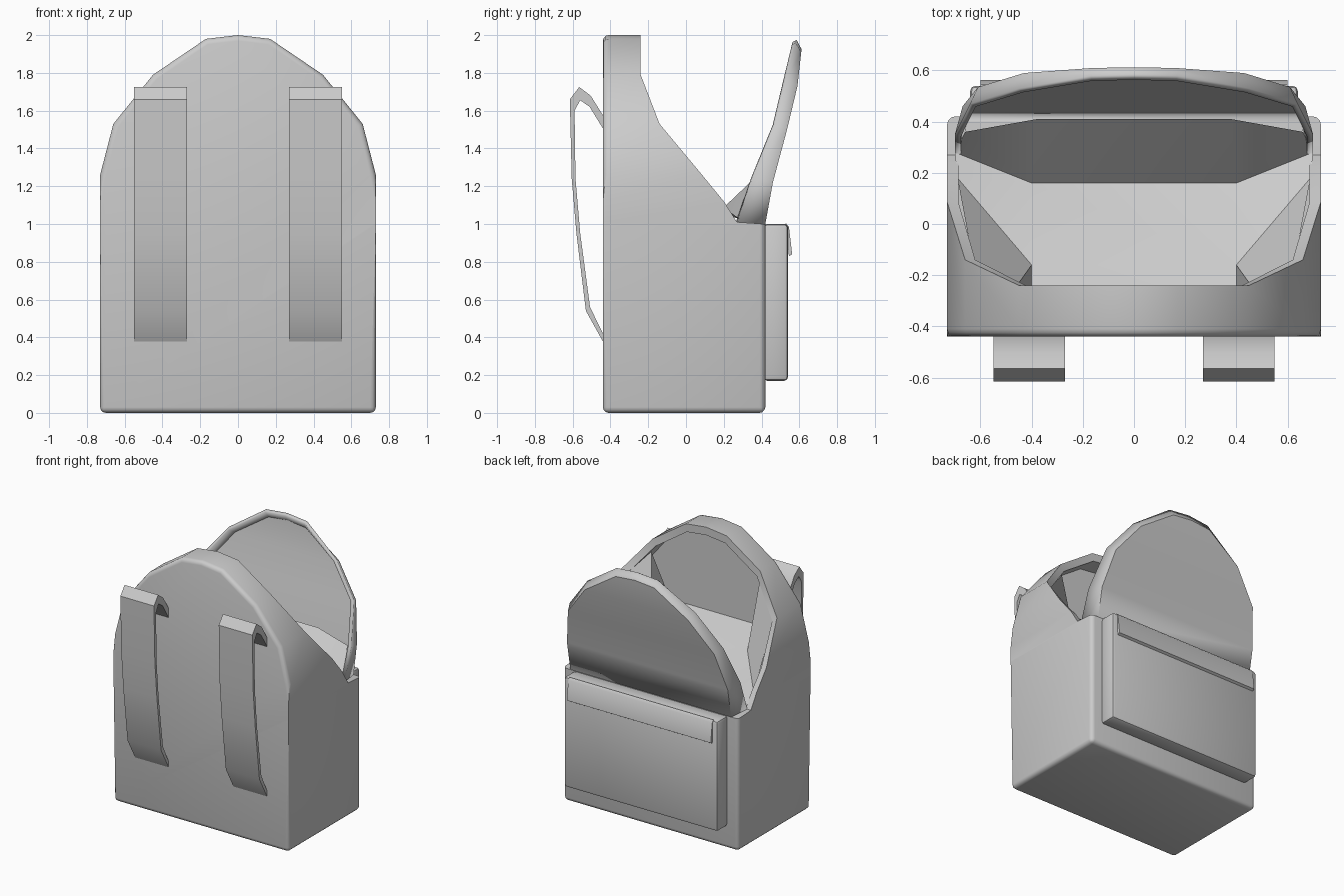
import bpy, bmesh

if "Cube" in bpy.data.objects:
    bpy.data.objects.remove(bpy.data.objects["Cube"])


def finish(name, bm, angle=0.6):
    bmesh.ops.recalc_face_normals(bm, faces=bm.faces)
    me = bpy.data.meshes.new(name)
    bm.to_mesh(me)
    bm.free()
    ob = bpy.data.objects.new(name, me)
    bpy.context.collection.objects.link(ob)
    bpy.ops.object.select_all(action='DESELECT')
    ob.select_set(True)
    bpy.context.view_layer.objects.active = ob
    bpy.ops.object.shade_smooth_by_angle(angle=angle)
    return ob


def arch(half):
    # Half outline ending on the centre line -> full outline
    return half + [(-x, y, z) for x, y, z in reversed(half[:-1])]


def verts(bm, pts):
    return [bm.verts.new(p) for p in pts]


def bridge(bm, a, b):
    for i in range(len(a) - 1):
        bm.faces.new((a[i], a[i + 1], b[i + 1], b[i]))


def prism(name, profile, x0, x1, bevel=0):
    # Extrude a (y, z) profile along x
    bm = bmesh.new()
    a = verts(bm, [(x0, y, z) for y, z in profile])
    b = verts(bm, [(x1, y, z) for y, z in profile])
    bridge(bm, a + a[:1], b + b[:1])
    bm.faces.new(a)
    bm.faces.new(b)
    if bevel:
        bmesh.ops.bevel(bm, geom=bm.edges[:], offset=bevel, segments=2,
                        profile=0.5, affect='EDGES')
    return finish(name, bm)


# Bag body: domed front panel, sides cut back along the opening
half = [(.73, .42, 0), (.73, .42, 1.0), (.73, .27, 1.01), (.73, .20, 1.12),
        (.73, .085, 1.26), (.66, -.14, 1.53), (.45, -.24, 1.79),
        (.17, -.24, 1.98), (0, -.24, 2.0)]
outer = arch(half)
inner = [(x * .94, y, 1 + (z - 1) * .94) for x, y, z in outer[2:-2]]
bm = bmesh.new()
front = verts(bm, [(x, -.44, z) for x, y, z in outer])
back = verts(bm, outer)
rim = verts(bm, inner)
deep = verts(bm, [(x, -.38, z) for x, y, z in inner])
bridge(bm, front, back)
bm.faces.new(front)
bm.faces.new((front[0], back[0], back[-1], front[-1]))
bm.faces.new((back[0], back[1], back[-2], back[-1]))
bm.faces.new((back[1], back[2], back[-3], back[-2]))
bm.faces.new((back[2], rim[0], rim[-1], back[-3]))
bridge(bm, back[2:-2], rim)
bridge(bm, rim, deep)
bm.faces.new(deep)
bm.faces.new((rim[0], deep[0], deep[-1], rim[-1]))
fs = set(front)
base = {back[0], back[-1]}
soft = [e for e in bm.edges
        if set(e.verts) <= fs or base & set(e.verts)]
bmesh.ops.bevel(bm, geom=soft, offset=.03, segments=3, profile=.5,
                affect='EDGES', clamp_overlap=True)
finish("bag_body", bm)

# Inner lining: sloping floor, side gussets and the fold up to the lid
bm = bmesh.new()
pts = [(.40, -.38, 1.30), (.40, -.16, 1.21), (.69, .18, 1.10),
       (.40, .16, 1.05), (.70, .28, 1.03), (.38, .41, 1.28),
       (.63, -.14, 1.49), (.45, -.23, 1.70), (.66, .36, 1.24)]
R = verts(bm, pts)
L = verts(bm, [(-x, y, z) for x, y, z in pts])
for i, j in ((0, 1), (1, 3), (3, 5)):
    bm.faces.new((R[i], R[j], L[j], L[i]))
for s in (R, L):
    for f in ((1, 2, 3), (2, 4, 3), (3, 4, 8, 5), (1, 2, 6, 7), (0, 1, 7)):
        bm.faces.new([s[i] for i in f])
finish("inner_lining", bm, .3)

# Lid: domed shell tipped back, rim deep at the hinge and shallow on top
lid_front = arch([(.70, .27, 1.01), (.70, .35, 1.24), (.64, .47, 1.53),
                  (.45, .53, 1.77), (.17, .58, 1.96), (0, .585, 1.975)])
lid_back = arch([(.67, .42, 1.0), (.67, .46, 1.22), (.61, .535, 1.50),
                 (.43, .59, 1.73), (.16, .61, 1.91), (0, .612, 1.925)])
bm = bmesh.new()
a, b = verts(bm, lid_front), verts(bm, lid_back)
bridge(bm, a, b)
n = len(b) - 1
for i in range(4):
    bm.faces.new((b[i], b[i + 1], b[n - i - 1], b[n - i]))
bm.faces.new((b[4], b[5], b[6]))
bmesh.ops.recalc_face_normals(bm, faces=bm.faces)
if bm.faces[-1].normal.y < 0:
    bmesh.ops.reverse_faces(bm, faces=bm.faces[:])
flip = bm.faces
lid = finish("lid", bm)
flat = max(lid.data.polygons, key=lambda p: p.area)
if flat.normal.y < 0:
    lid.data.flip_normals()
mod = lid.modifiers.new("thickness", 'SOLIDIFY')
mod.thickness = .025
mod.offset = -1

# Back pocket with its flap
prism("pocket", [(.41, .17), (.54, .17), (.54, 1.0), (.41, 1.0)],
      -.64, .64, .02)
prism("pocket_flap", [(.50, .985), (.53, 1.003), (.545, .985), (.562, .84),
                      (.545, .83), (.53, .97)], -.60, .60)

# Shoulder straps
strap = [(-.43, .36), (-.53, .54), (-.58, .95), (-.605, 1.24),
         (-.615, 1.66), (-.565, 1.725), (-.505, 1.68), (-.43, 1.56),
         (-.43, 1.49), (-.51, 1.62), (-.56, 1.655), (-.59, 1.60),
         (-.585, 1.24), (-.56, .95), (-.508, .56), (-.43, .40)]
for side, s in (("right", 1), ("left", -1)):
    prism("strap_" + side, strap, s * .27, s * .55)
